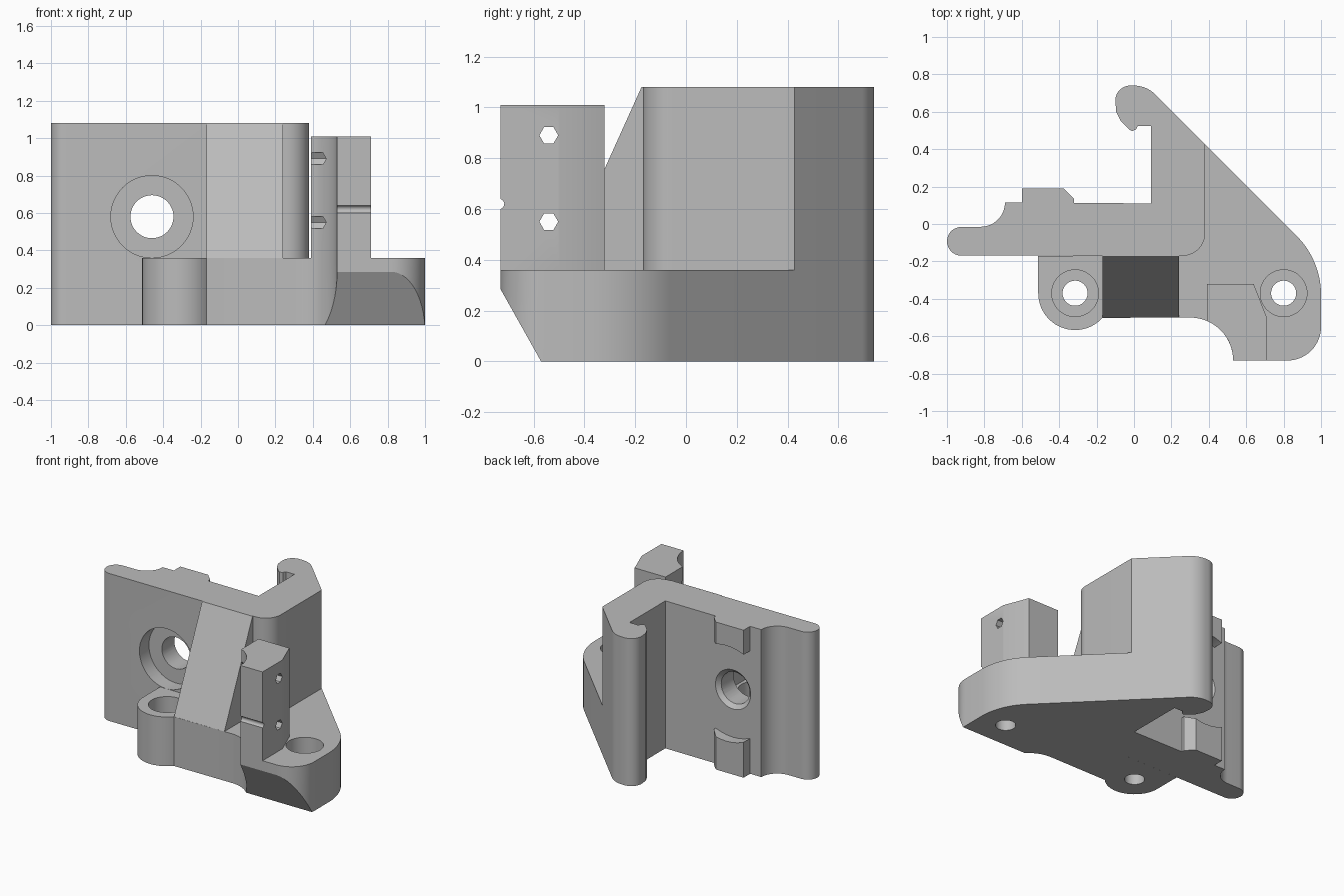
import bpy, bmesh
from math import sin, cos, radians

cube = bpy.data.objects.get("Cube")
if cube:
    bpy.data.objects.remove(cube, do_unlink=True)

grey = bpy.data.materials.new("plain grey")
grey.use_nodes = True
GREY = (0.5, 0.5, 0.5, 1)
grey.diffuse_color = GREY
grey.node_tree.nodes["Principled BSDF"].inputs["Base Color"].default_value = GREY


def arc(cx, cy, r, start, end, n=14):
    """Points along an arc, angles in degrees."""
    angles = [radians(start + (end - start) * i / n) for i in range(n + 1)]
    return [(cx + r * cos(a), cy + r * sin(a)) for a in angles]


def circle(cx, cy, r, n=48):
    return arc(cx, cy, r, 0, 360, n)[:-1]


def prism(name, outline, lo, hi, axis="z"):
    """Extrude a closed outline along an axis."""
    place = {"x": lambda u, v, w: (w, u, v),
             "y": lambda u, v, w: (u, w, v),
             "z": lambda u, v, w: (u, v, w)}[axis]
    bm = bmesh.new()
    bottom = bm.faces.new([bm.verts.new(place(u, v, lo)) for u, v in outline])
    grown = bmesh.ops.extrude_face_region(bm, geom=[bottom])["geom"]
    verts = [g for g in grown if isinstance(g, bmesh.types.BMVert)]
    bmesh.ops.translate(bm, verts=verts, vec=place(0, 0, hi - lo))
    if bottom.is_valid and not any(len(e.link_faces) == 2 for e in bottom.edges):
        bm.faces.remove(bottom)
    bmesh.ops.recalc_face_normals(bm, faces=bm.faces)
    mesh = bpy.data.meshes.new(name)
    bm.to_mesh(mesh)
    bm.free()
    mesh.materials.append(grey)
    obj = bpy.data.objects.new(name, mesh)
    bpy.context.collection.objects.link(obj)
    return obj


def finish(obj, cutters=()):
    """Apply the cuts, remove the cutters and shade smooth."""
    bpy.ops.object.select_all(action="DESELECT")
    bpy.context.view_layer.objects.active = obj
    obj.select_set(True)
    for cutter in cutters:
        cutter.hide_render = True
        mod = obj.modifiers.new("cut", "BOOLEAN")
        mod.operation = "DIFFERENCE"
        mod.solver = "EXACT"
        mod.object = cutter
        bpy.ops.object.modifier_apply(modifier=mod.name)
        bpy.data.objects.remove(cutter, do_unlink=True)
    bpy.ops.object.shade_smooth_by_angle(angle=radians(25))


WALL_TOP, BASE_TOP, POST_TOP = 1.08, 0.36, 1.01
HOLE_X, HOLE_Z = -0.46, 0.58
corner = arc(0.26, -0.05, 0.12, 270, 360)

# Upright wall, side arm and hooked end
hook = (arc(0, 0.58, 0.16, 45, 90) + arc(-0.02, 0.66, 0.08, 90, 180)
        + [(-0.095, 0.6), (-0.07, 0.55), (-0.025, 0.505), (-0.01, 0.497),
           (0.01, 0.505), (0.02, 0.525), (0.09, 0.525)])
wall = prism("upright_wall",
             corner + [(0.38, 0.426)] + hook + [(0.09, 0.11)]
             + arc(-0.82, 0.115, 0.13, 0, -90)
             + arc(-0.923, -0.0925, 0.077, 90, 270), 0, WALL_TOP)
bpy.ops.mesh.primitive_cone_add(vertices=48, radius1=0.11, radius2=0.15, depth=0.04,
                                location=(HOLE_X, 0.1, HOLE_Z),
                                rotation=(radians(-90), 0, 0))
rim = bpy.context.object
finish(wall, [prism("bore", circle(HOLE_X, HOLE_Z, 0.115), -0.5, 0.5, "y"),
              prism("recess", circle(HOLE_X, HOLE_Z, 0.22), -0.5, -0.06, "y"),
              rim])

# Back pads, scooped round the bore
pads = prism("back_pads", [(-0.6, 0.11), (-0.32, 0.11), (-0.32, 0.135),
                           (-0.375, 0.19), (-0.6, 0.19)], 0, WALL_TOP)
finish(pads, [prism("scoop", circle(HOLE_X, HOLE_Z, 0.35), 0, 0.5, "y")])

# Base flange with screw holes and a sloped front underside
base = prism("base_flange",
             [(-0.512, -0.17)] + arc(-0.315, -0.37, 0.197, 180, 318, 24)
             + arc(0.3, -0.73, 0.23, 90, 0) + arc(0.82, -0.55, 0.18, 270, 360)
             + arc(0.556, -0.378, 0.444, 0, 45) + [(0.38, 0.426)] + corner[::-1],
             0, BASE_TOP)
cuts = [prism("slope", [(-0.514, -0.1), (-0.9, -0.1), (-0.9, 0.392), (-0.79, 0.392)],
              -2, 2, "x")]
for x in (-0.315, 0.8):
    cuts.append(prism("screw_hole", circle(x, -0.37, 0.067), -1, 1))
    cuts.append(prism("screw_recess", circle(x, -0.37, 0.125), 0.18, 1))
finish(base, cuts)

# Sloped gusset between wall and flange
finish(prism("gusset", [(-0.17, BASE_TOP), (-0.5, BASE_TOP), (-0.175, WALL_TOP),
                        (-0.17, WALL_TOP)], -0.168, 0.24, "x"))

# Clamp post with two hexagonal cross holes and a front groove
post = prism("clamp_post",
             [(0.39, -0.32)] + arc(0.3, -0.73, 0.23, 67, 0)
             + [(0.71, -0.73), (0.71, -0.5), (0.64, -0.32)], BASE_TOP, POST_TOP)
finish(post, [prism("hex_hole", circle(-0.54, z, 0.037, 6), 0, 1, "x")
              for z in (0.55, 0.89)]
       + [prism("groove", circle(-0.735, 0.62, 0.02, 20), 0.3, 1, "x")])
